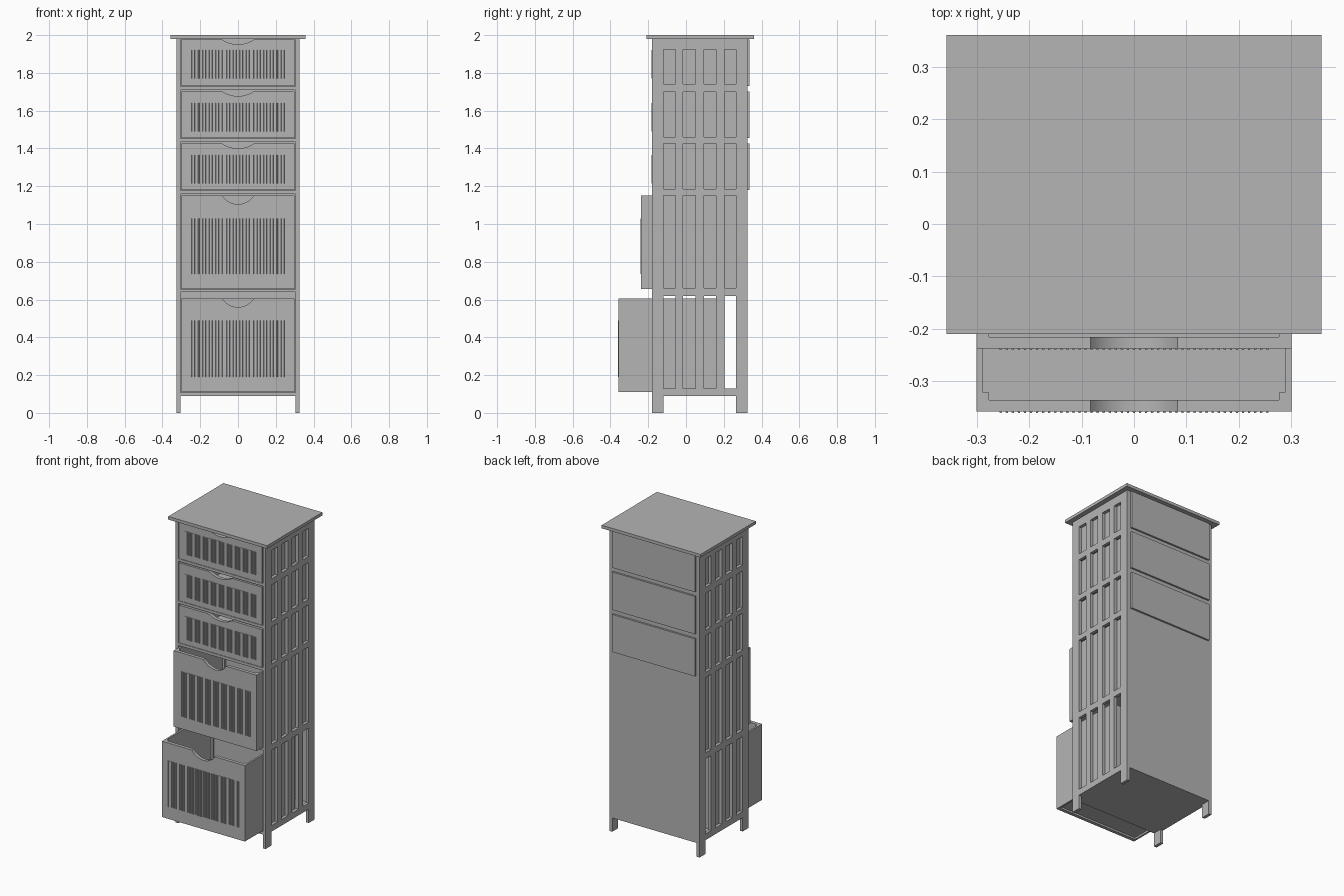
import bpy
import bmesh
import math
from mathutils import Vector

cube = bpy.data.objects.get("Cube")
if cube:
    bpy.data.objects.remove(cube, do_unlink=True)

grey = bpy.data.materials.new("plain_grey")
grey.use_nodes = True
COLOUR = (0.46, 0.46, 0.46, 1)
grey.diffuse_color = COLOUR
grey.node_tree.nodes["Principled BSDF"].inputs["Base Color"].default_value = COLOUR


def finish(bm, name):
    """Turn a bmesh into a named object with the shared material."""
    bmesh.ops.recalc_face_normals(bm, faces=bm.faces)
    mesh = bpy.data.meshes.new(name)
    bm.to_mesh(mesh)
    bm.free()
    mesh.materials.append(grey)
    obj = bpy.data.objects.new(name, mesh)
    bpy.context.collection.objects.link(obj)
    return obj


def add_box(bm, x, y, z):
    """Add a box given its (min, max) range on each axis."""
    verts = bmesh.ops.create_cube(bm, size=1)["verts"]
    for v in verts:
        v.co = Vector([(r[0] + r[1]) / 2 + c * (r[1] - r[0])
                       for r, c in zip((x, y, z), v.co)])


def box(name, x, y, z):
    bm = bmesh.new()
    add_box(bm, x, y, z)
    return finish(bm, name)


def extrude(bm, faces, offset):
    new = bmesh.ops.extrude_face_region(bm, geom=faces, use_keep_orig=True)["geom"]
    moved = [g for g in new if isinstance(g, bmesh.types.BMVert)]
    bmesh.ops.translate(bm, verts=moved, vec=offset)


FRONT, BACK = -0.18, 0.325
INNER, OUTER = 0.305, 0.325


# Lattice side panel: a grid of cells with the window cells left out
def side_panel(name, side):
    ys = [FRONT, -0.12, -0.055, -0.015, 0.05, 0.095, 0.16, 0.205, 0.265, BACK]
    zs = [0, 0.09, 0.13, 0.62, 0.66, 1.15, 1.185, 1.425, 1.46, 1.70, 1.74, 1.925, 1.98]
    bm = bmesh.new()
    grid = [[bm.verts.new((side * INNER, y, z)) for z in zs] for y in ys]
    for i in range(len(ys) - 1):
        for j in range(len(zs) - 1):
            leg_gap = j == 0 and i not in (0, len(ys) - 2)
            window = j > 0 and j % 2 == 0 and i % 2 == 1
            if not (leg_gap or window):
                bm.faces.new((grid[i][j], grid[i + 1][j],
                              grid[i + 1][j + 1], grid[i][j + 1]))
    bmesh.ops.delete(bm, geom=[v for v in bm.verts if not v.link_faces], context='VERTS')
    extrude(bm, bm.faces[:], (side * (OUTER - INNER), 0, 0))
    return finish(bm, name)


side_panel("left_side_panel", 1)
side_panel("right_side_panel", -1)

# Top board, back panel and shelves
box("top_board", (-0.357, 0.357), (-0.21, 0.36), (1.98, 2.0))
box("back_panel", (-INNER, INNER), (0.31, BACK), (0.09, 1.98))
shelves = [(0.09, 0.108), (0.64, 0.654), (1.16, 1.178), (1.435, 1.453), (1.71, 1.728)]
for n, z in enumerate(shelves):
    box(f"shelf_{n + 1}", (-INNER, INNER), (FRONT, 0.31), z)

# Drawers
HALF, LENGTH, WALL, FACE = 0.30, 0.517, 0.012, 0.022


def drawer_front(name, y, z0, z1, dip):
    """Front board with a curved finger notch in its top edge."""
    half = 0.083
    radius = (half ** 2 + dip ** 2) / (2 * dip)
    sweep = math.asin(half / radius)
    steps = 16
    points = [(-HALF, z1), (-HALF, z0), (HALF, z0), (HALF, z1)]
    for k in range(steps + 1):
        a = sweep * (1 - 2 * k / steps)
        points.append((radius * math.sin(a), z1 - dip + radius * (1 - math.cos(a))))
    bm = bmesh.new()
    face = bm.faces.new([bm.verts.new((x, y, z)) for x, z in points])
    extrude(bm, [face], (0, FACE, 0))
    obj = finish(bm, name)
    bpy.ops.object.select_all(action='DESELECT')
    obj.select_set(True)
    bpy.context.view_layer.objects.active = obj
    bpy.ops.object.shade_smooth_by_angle(angle=math.radians(30))


def drawer_ribs(name, y, z0, z1):
    """Row of slim upright ribs on the front board."""
    count, half, width = 45, 0.257, 0.006
    bm = bmesh.new()
    for k in range(count):
        x = -half + width / 2 + k * (2 * half - width) / (count - 1)
        profile = [(-0.5, 0.001), (-0.3, -0.003), (0.3, -0.003), (0.5, 0.001)]
        face = bm.faces.new([bm.verts.new((x + u * width, y + v, z0)) for u, v in profile])
        extrude(bm, [face], (0, 0, z1 - z0))
    finish(bm, name)


def drawer_box(name, y, z0, z1):
    """Open tray behind the front board, with corner posts."""
    start, end = y + FACE, y + LENGTH
    bm = bmesh.new()
    add_box(bm, (-HALF + WALL, HALF - WALL), (start, end - WALL), (z0 + 0.012, z0 + 0.024))
    add_box(bm, (-HALF, HALF), (end - WALL, end), (z0, z1))
    for s in (-1, 1):
        wall = sorted((s * HALF, s * (HALF - WALL)))
        post = sorted((s * (HALF - WALL), s * (HALF - 2 * WALL)))
        add_box(bm, wall, (start, end - WALL), (z0, z1))
        add_box(bm, post, (start, start + 0.014), (z0 + 0.024, z1))
        add_box(bm, post, (end - WALL - 0.014, end - WALL), (z0 + 0.024, z1))
    finish(bm, name)


# Each drawer: front y, bottom, top, notch depth, rib bottom, rib top
drawers = {
    "bottom_drawer": (-0.357, 0.11, 0.605, 0.045, 0.19, 0.49),
    "lower_drawer": (-0.237, 0.655, 1.15, 0.045, 0.735, 1.03),
    "middle_drawer": (FRONT, 1.18, 1.425, 0.025, 1.215, 1.365),
    "upper_drawer": (FRONT, 1.455, 1.702, 0.025, 1.49, 1.64),
    "top_drawer": (FRONT, 1.73, 1.976, 0.025, 1.77, 1.92),
}
for name, (y, z0, z1, dip, rib0, rib1) in drawers.items():
    drawer_front(name + "_front", y, z0, z1, dip)
    drawer_ribs(name + "_ribs", y, rib0, rib1)
    drawer_box(name + "_box", y, z0, z1)
